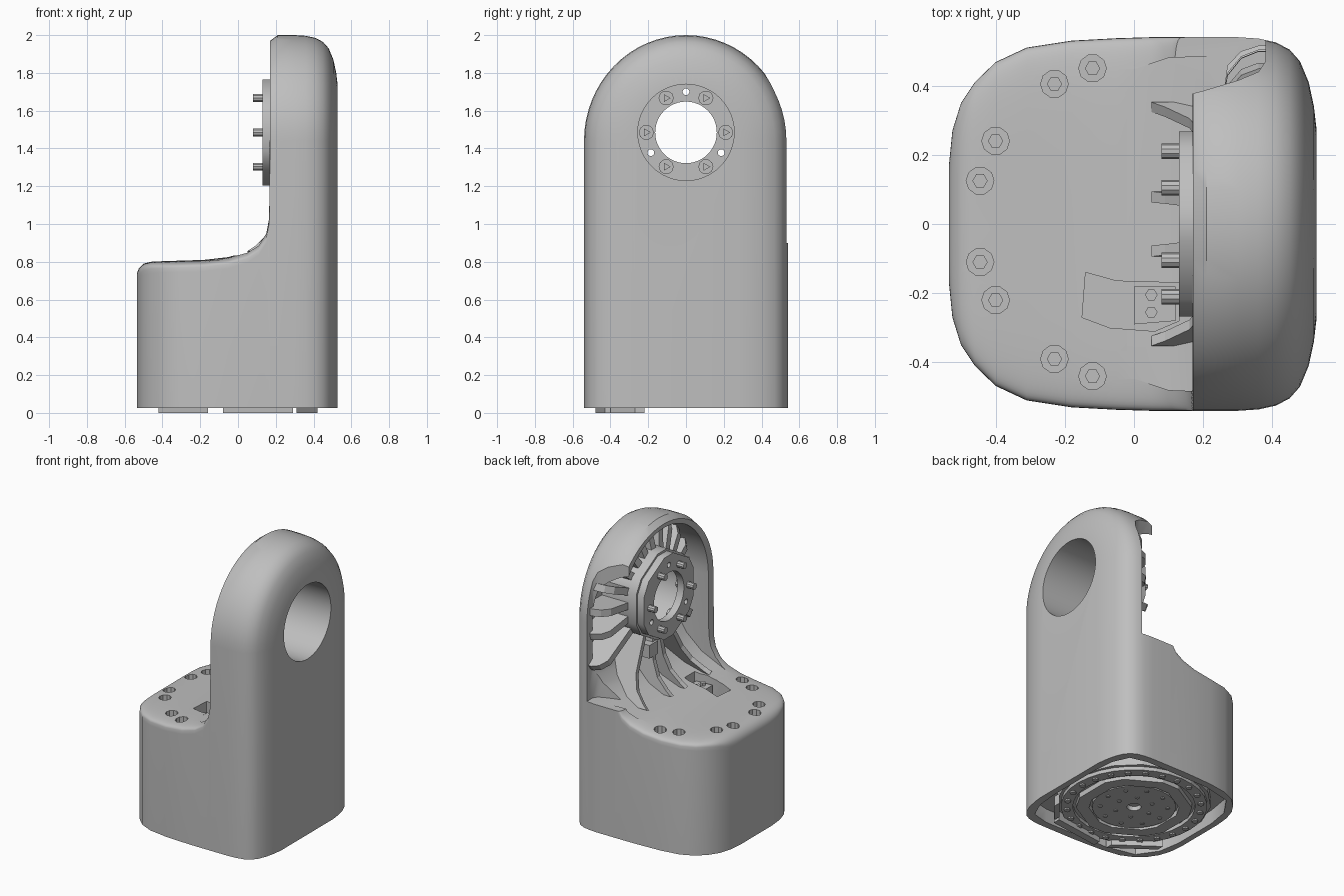
import bpy, bmesh
from math import sin, cos, pi, radians, sqrt
from mathutils import Vector

cube = bpy.data.objects.get("Cube")
if cube:
    bpy.data.objects.remove(cube)

grey = bpy.data.materials.new("satin grey")
grey.use_nodes = True
COLOUR = (0.52, 0.52, 0.52, 1)
grey.diffuse_color = COLOUR
grey.node_tree.nodes["Principled BSDF"].inputs["Base Color"].default_value = COLOUR

HUB_Z = 1.485
SPRING = 1.44


def loft(name, rings):
    """Skin a closed solid through equal-sized rings of points."""
    bm = bmesh.new()
    rows = [[bm.verts.new(p) for p in ring] for ring in rings]
    n = len(rows[0])
    for a, b in zip(rows, rows[1:]):
        for i in range(n):
            j = (i + 1) % n
            bm.faces.new((a[i], a[j], b[j], b[i]))
    bm.faces.new(rows[0])
    bm.faces.new(rows[-1])
    bmesh.ops.recalc_face_normals(bm, faces=bm.faces)
    mesh = bpy.data.meshes.new(name)
    bm.to_mesh(mesh)
    bm.free()
    obj = bpy.data.objects.new(name, mesh)
    mesh.materials.append(grey)
    bpy.context.collection.objects.link(obj)
    return obj


def prism(name, pts, lo, hi, axis):
    place = {"x": lambda p, d: (d, p[0], p[1]),
             "z": lambda p, d: (p[0], p[1], d)}[axis]
    return loft(name, [[place(p, d) for p in pts] for d in (lo, hi)])


def ngon(n, r, cx=0, cy=0, turn=0):
    return [(cx + r * cos(turn + 2 * pi * i / n), cy + r * sin(turn + 2 * pi * i / n))
            for i in range(n)]


def soft_hex(r, cx=0, cy=0):
    return [(cx + r * cos(radians(a + d)), cy + r * sin(radians(a + d)))
            for a in range(30, 390, 60) for d in (-10, 10)]


def cut(obj, *cutters):
    bpy.context.view_layer.objects.active = obj
    for c in cutters:
        mod = obj.modifiers.new("cut", "BOOLEAN")
        mod.operation = "DIFFERENCE"
        mod.solver = "EXACT"
        mod.object = c
        bpy.ops.object.modifier_apply(modifier=mod.name)
        bpy.data.objects.remove(c)
    return obj


def smooth(obj, angle=35):
    bpy.ops.object.select_all(action="DESELECT")
    obj.select_set(True)
    bpy.context.view_layer.objects.active = obj
    bpy.ops.object.shade_smooth_by_angle(angle=radians(angle))


def section(x, w, spring, top, power=2, floor=0.025):
    """Arch-topped cross-section at x; a high power squares the top."""
    ring = [(x, -w, floor), (x, w, floor)]
    for i in range(33):
        c, s = cos(pi * i / 32), sin(pi * i / 32)
        y = w * abs(c) ** (2 / power) * (1 if c > 0 else -1)
        ring.append((x, y, spring + (top - spring) * max(s, 0) ** (2 / power)))
    return ring


# Outer body: low block, fillet, then the tall rounded upright
block = [(-0.535, 0.17, 0.74), (-0.525, 0.27, 0.765), (-0.50, 0.35, 0.79), (-0.46, 0.41, 0.80),
         (-0.40, 0.468, 0.803), (-0.31, 0.51, 0.806), (-0.18, 0.53, 0.81), (-0.05, 0.537, 0.825),
         (0.05, 0.54, 0.855), (0.11, 0.54, 0.895), (0.15, 0.54, 0.96), (0.165, 0.54, 1.04)]
upright = [(0.17, 0), (0.21, 0), (0.30, 0), (0.36, 0.004), (0.41, 0.015),
           (0.45, 0.036), (0.48, 0.07), (0.505, 0.13), (0.52, 0.2), (0.527, 0.26)]
rings = [section(x, w, t - 0.06, t, 5) for x, w, t in block]
rings += [section(x, 0.54 - i, SPRING, (1.97 if x < 0.2 else 2) - i) for x, i in upright]
body = loft("body_shell", rings)

# Open cavity in the inner side of the upright, with a sloping floor
cavity = loft("cavity", [section(x, w, SPRING, t, 2, f) for x, w, t, f in (
    (-0.02, 0.44, 1.92, 0.832), (0.10, 0.48, 1.94, 0.85), (0.22, 0.485, 1.945, 0.90),
    (0.33, 0.48, 1.94, 1.0), (0.40, 0.47, 1.92, 1.12), (0.44, 0.42, 1.86, 1.2))])

# Cut-back in the rear rim, bore through the wall, recess under the base
rear_notch = prism("rear_notch", [(0.1, 0.36), (0.2, 0.385), (0.3, 0.415), (0.36, 0.44),
                                  (0.38, 0.47), (0.38, 0.6), (0.1, 0.6)], 0.9, 1.9, "z")
bore = prism("bore", ngon(48, 0.255, 0, HUB_Z), 0.3, 0.7, "x")
plan = [(-0.495, 0.16), (-0.47, 0.31), (-0.38, 0.44), (-0.18, 0.485), (0.3, 0.49),
        (0.42, 0.46), (0.47, 0.35), (0.485, 0.2)]
recess = prism("recess", plan + [(x, -y) for x, y in reversed(plan)], -0.1, 0.12, "z")

# Cable pocket and bolt holes in the block top
pocket = prism("pocket", [(-0.14, -0.14), (-0.05, -0.165), (0.13, -0.17), (0.13, -0.28),
                          (0.06, -0.31), (-0.07, -0.3), (-0.15, -0.27)], 0.66, 1.0, "z")
bolts = [(-0.12, 0.45), (-0.23, 0.405), (-0.4, 0.24), (-0.445, 0.125),
         (-0.445, -0.11), (-0.4, -0.22), (-0.23, -0.39), (-0.12, -0.44)]
holes = [prism("hole", ngon(10, 0.04, x, y), 0.7, 0.95, "z") for x, y in bolts]
cut(body, cavity, rear_notch, bore, recess, pocket, *holes)
smooth(body)
for x, y in bolts:
    prism("block_bolt", ngon(6, 0.022, x, y), 0.69, 0.735, "z")

# Hub: hexagonal tube with a flange plate on its inner end
hub = prism("hub_tube", soft_hex(0.3, 0, HUB_Z), 0.18, 0.47, "x")
cut(hub, prism("tube_bore", ngon(48, 0.255, 0, HUB_Z), 0.1, 0.6, "x"))
smooth(hub)
flange = prism("hub_flange", soft_hex(0.285, 0, HUB_Z), 0.13, 0.18, "x")
pins = [prism("pin_hole", ngon(12, 0.018, 0.215 * cos(radians(a)), HUB_Z + 0.215 * sin(radians(a))),
              0, 0.3, "x") for a in (90, 210, 330)]
cut(flange, prism("flange_bore", ngon(48, 0.163, 0, HUB_Z), 0, 0.3, "x"), *pins)
smooth(flange)
for i in range(6):
    y, z = 0.21 * cos(pi * i / 3), HUB_Z + 0.21 * sin(pi * i / 3)
    prism("hub_screw", ngon(10, 0.022, y, z), 0.08, 0.15, "x")
    prism("hub_screw_head", ngon(10, 0.04, y, z), 0.175, 0.2, "x")
    prism("hub_screw_tip", ngon(3, 0.024, y, z), 0.19, 0.21, "x")


# Ribs radiating from the hub to the shell
def reach(a):
    r = 0.3
    while r < 1:
        y, z = r * cos(a), HUB_Z + r * sin(a)
        edge = 0.495 if z < SPRING else 0.495 * sqrt(max(0, 1 - ((z - SPRING) / 0.515) ** 2))
        if abs(y) > edge or z < 0.85:
            break
        r += 0.01
    return r


def rib(a, half):
    out, end = Vector((0, cos(a), sin(a))), reach(a)
    side = Vector((0, -sin(a), cos(a))) * half
    if HUB_Z + end * sin(a) < 0.9:      # lower ribs sweep out onto the floor
        path = [(0.27, 0.22), (end - 0.2, 0.2), (end - 0.1, 0.16), (end - 0.03, 0.09), (end, 0.05)]
    else:
        path = [(0.27, 0.24), (end - 0.07, 0.27), (end - 0.02, 0.31), (end, 0.36)]
    path += [(end, 0.39), (end - 0.07, 0.455), (0.27, 0.465)]
    base = Vector((0, 0, HUB_Z))
    return loft("hub_rib", [[base + out * r + Vector((x, 0, 0)) + side * s for r, x in path]
                            for s in (-1, 1)])


for deg in (-97, -83, -62, -36, -17, 2, 21, 40, 58, 74, 90, 106, 122, 140, 159, 178, 197, 216, 242):
    rib(radians(deg), 0.024 if deg > -60 and deg < 240 else 0.016)

# Cable connectors
prism("connector", [(0.0, -0.29), (0.12, -0.28), (0.12, -0.18), (0.0, -0.18)], 0.66, 0.8, "z")
for y in (-0.255, -0.205):
    prism("connector_pin", ngon(6, 0.018, 0.05, y), 0.79, 0.82, "z")
prism("cavity_plug", [(0.2, 0.02), (0.3, 0.02), (0.3, 0.11), (0.2, 0.11)], 1.08, 1.17, "z")


# Underside: mounting plate, rings and bolts
def ring_plate(name, outer, inner, lo, hi):
    plate = prism(name, outer, lo, hi, "z")
    cut(plate, prism("opening", inner, lo - 0.1, hi + 0.1, "z"))


prism("base_plate", ngon(16, 0.48, turn=pi / 16), 0.06, 0.13, "z")
ring_plate("bolt_ring", ngon(32, 0.455), ngon(32, 0.38), 0.035, 0.08)
ring_plate("hex_ring", soft_hex(0.36), soft_hex(0.28), 0.025, 0.08)
ring_plate("centre_disc", ngon(32, 0.26), ngon(12, 0.045), 0.03, 0.08)
for i in range(24):
    x, y = ngon(24, 0.418)[i]
    prism("ring_bolt", ngon(8, 0.02, x, y), 0.025, 0.05, "z")
for r, n in ((0.21, 10), (0.12, 6)):
    for x, y in ngon(n, r):
        prism("disc_bolt", ngon(8, 0.014, x, y), 0.025, 0.04, "z")

# Thin pads along the front edge of the plate
for x0, y0, x1, y1 in ((-0.42, -0.27, -0.16, -0.46), (-0.08, -0.48, 0.29, -0.43),
                       (0.31, -0.4, 0.42, -0.27)):
    prism("base_pad", [(x0, y0), (x1, y1), (x1, y1 + 0.05), (x0, y0 + 0.05)], 0.0, 0.07, "z")
